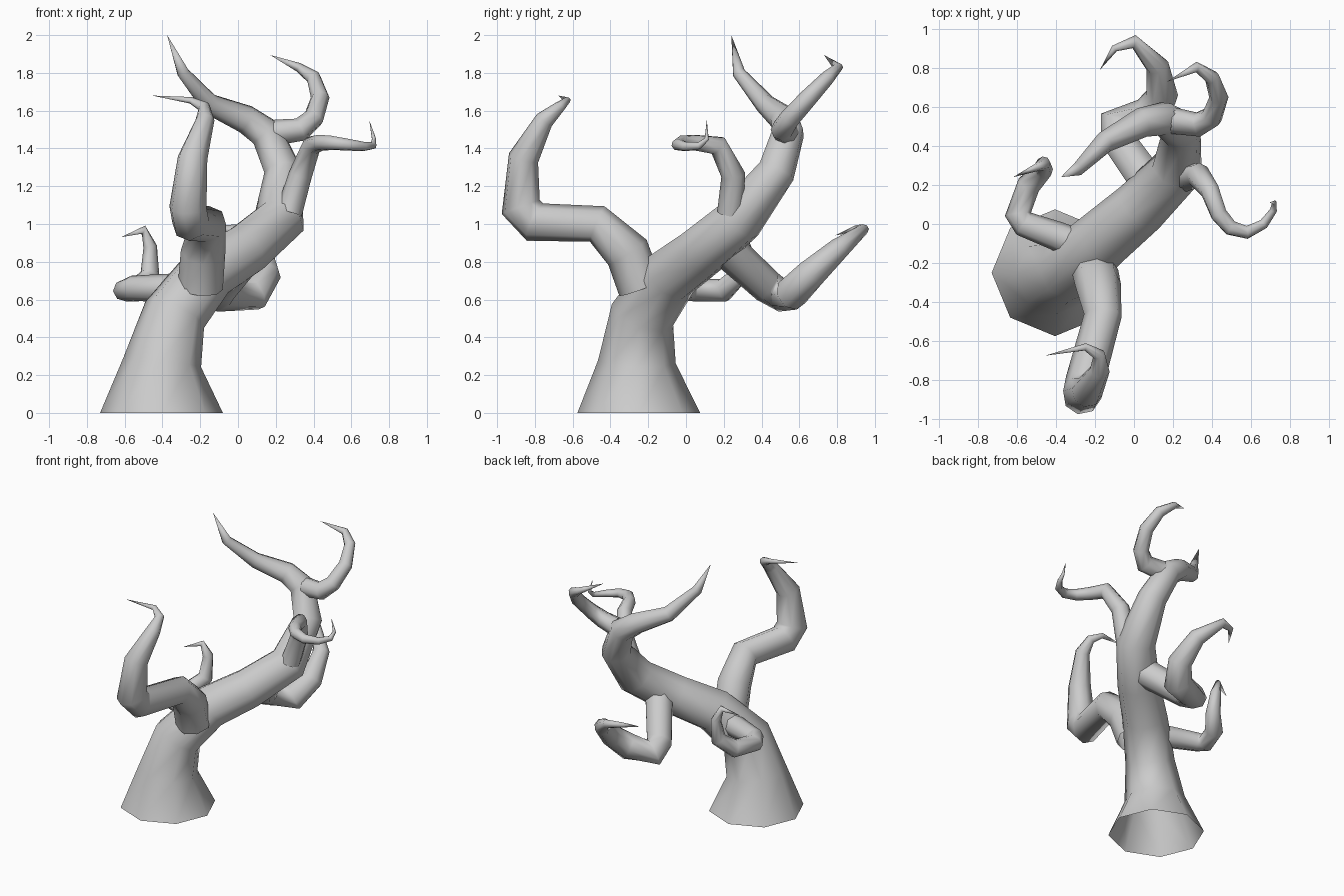
import bpy, bmesh, math
from mathutils import Vector

SIDES = 8


def limb(name, pts, flat_start=False):
    """Sweep an octagon along (x, y, z, radius) points; the last point is a sharp tip."""
    P = [Vector(p[:3]) for p in pts]
    bm = bmesh.new()
    rings, ref = [], Vector((1, 0, 0))
    for i in range(len(P) - 1):
        d_out = (P[i + 1] - P[i]).normalized()
        d_in = (P[i] - P[i - 1]).normalized() if i else d_out
        t = (d_in + d_out).normalized()
        if i == 0:
            if flat_start:
                t = Vector((0, 0, 1))
            elif abs(t.x) > 0.8:
                ref = Vector((0, 0, 1))
        u = (ref - t * ref.dot(t)).normalized()   # carry the frame without twist
        v = t.cross(u)
        ref = u
        # widen the ring in the bend plane so the limb keeps its thickness
        bend = d_out - d_in
        k = 1 / max(t.dot(d_out), 0.85) - 1 if i else 0
        b = bend.normalized() if bend.length > 1e-4 else u
        ring = []
        for s in range(SIDES):
            a = 2 * math.pi * s / SIDES
            o = (u * math.cos(a) + v * math.sin(a)) * pts[i][3]
            ring.append(bm.verts.new(P[i] + o + b * (o.dot(b) * k)))
        rings.append(ring)
    for r0, r1 in zip(rings, rings[1:]):
        for s in range(SIDES):
            n = (s + 1) % SIDES
            bm.faces.new((r0[s], r0[n], r1[n], r1[s]))
    tip = bm.verts.new(P[-1])
    for s in range(SIDES):
        bm.faces.new((rings[-1][s], rings[-1][(s + 1) % SIDES], tip))
    for f in bm.faces:
        f.smooth = True
    me = bpy.data.meshes.new(name)
    bm.to_mesh(me)
    bm.free()
    ob = bpy.data.objects.new(name, me)
    bpy.context.collection.objects.link(ob)
    return ob


# Leaning trunk with flared open base, tapering to the highest tip
limb("trunk", [
    (-0.405, -0.25, 0, 0.325), (-0.40, -0.26, 0.27, 0.205), (-0.335, -0.23, 0.52, 0.168),
    (-0.17, -0.085, 0.73, 0.155), (0.03, 0.085, 0.855, 0.145), (0.22, 0.28, 1.02, 0.132),
    (0.24, 0.48, 1.28, 0.10), (0.15, 0.54, 1.48, 0.086), (0.04, 0.52, 1.555, 0.076),
    (-0.15, 0.42, 1.635, 0.055), (-0.29, 0.28, 1.80, 0.034),
    (-0.375, 0.24, 2.0, 0)], flat_start=True)

# Thick branch reaching forward and up
limb("front_branch", [
    (-0.20, -0.24, 0.66, 0.12), (-0.185, -0.31, 0.85, 0.118), (-0.16, -0.47, 1.0, 0.095),
    (-0.25, -0.80, 1.01, 0.1), (-0.265, -0.875, 1.09, 0.1), (-0.24, -0.86, 1.35, 0.08),
    (-0.175, -0.75, 1.55, 0.05), (-0.18, -0.67, 1.62, 0.03), (-0.25, -0.63, 1.655, 0.018),
    (-0.455, -0.675, 1.68, 0)])

# Small curled branch on the left
limb("left_branch", [
    (-0.30, -0.10, 0.66, 0.08), (-0.40, -0.06, 0.66, 0.075), (-0.56, 0.0, 0.66, 0.066),
    (-0.595, 0.05, 0.65, 0.06),
    (-0.54, 0.20, 0.65, 0.06), (-0.465, 0.28, 0.73, 0.05), (-0.465, 0.31, 0.88, 0.036),
    (-0.50, 0.29, 0.97, 0.02), (-0.62, 0.24, 0.93, 0)])

# Drooping branch at the back
limb("back_branch", [
    (0.09, 0.19, 0.89, 0.10), (-0.08, 0.43, 0.67, 0.09), (-0.09, 0.51, 0.62, 0.085),
    (0.08, 0.56, 0.635, 0.092), (0.145, 0.66, 0.735, 0.08), (0.12, 0.81, 0.87, 0.058),
    (0.0, 0.935, 0.97, 0.03), (-0.10, 0.90, 0.975, 0.018), (-0.175, 0.79, 0.94, 0)])

# Thin hooked branch on the right
limb("right_branch", [
    (0.27, 0.235, 1.06, 0.07), (0.33, 0.25, 1.26, 0.062), (0.39, 0.17, 1.415, 0.05),
    (0.435, 0.05, 1.43, 0.044), (0.495, -0.02, 1.43, 0.039), (0.58, -0.043, 1.42, 0.032),
    (0.665, 0.0, 1.41, 0.025), (0.715, 0.07, 1.415, 0.018), (0.72, 0.11, 1.45, 0.011),
    (0.695, 0.11, 1.55, 0)])

# Curled branch near the top
limb("upper_branch", [
    (0.20, 0.53, 1.485, 0.068), (0.33, 0.51, 1.5, 0.06), (0.40, 0.55, 1.56, 0.054),
    (0.435, 0.65, 1.67, 0.048), (0.40, 0.75, 1.775, 0.038), (0.32, 0.805, 1.83, 0.024),
    (0.17, 0.73, 1.895, 0)])
